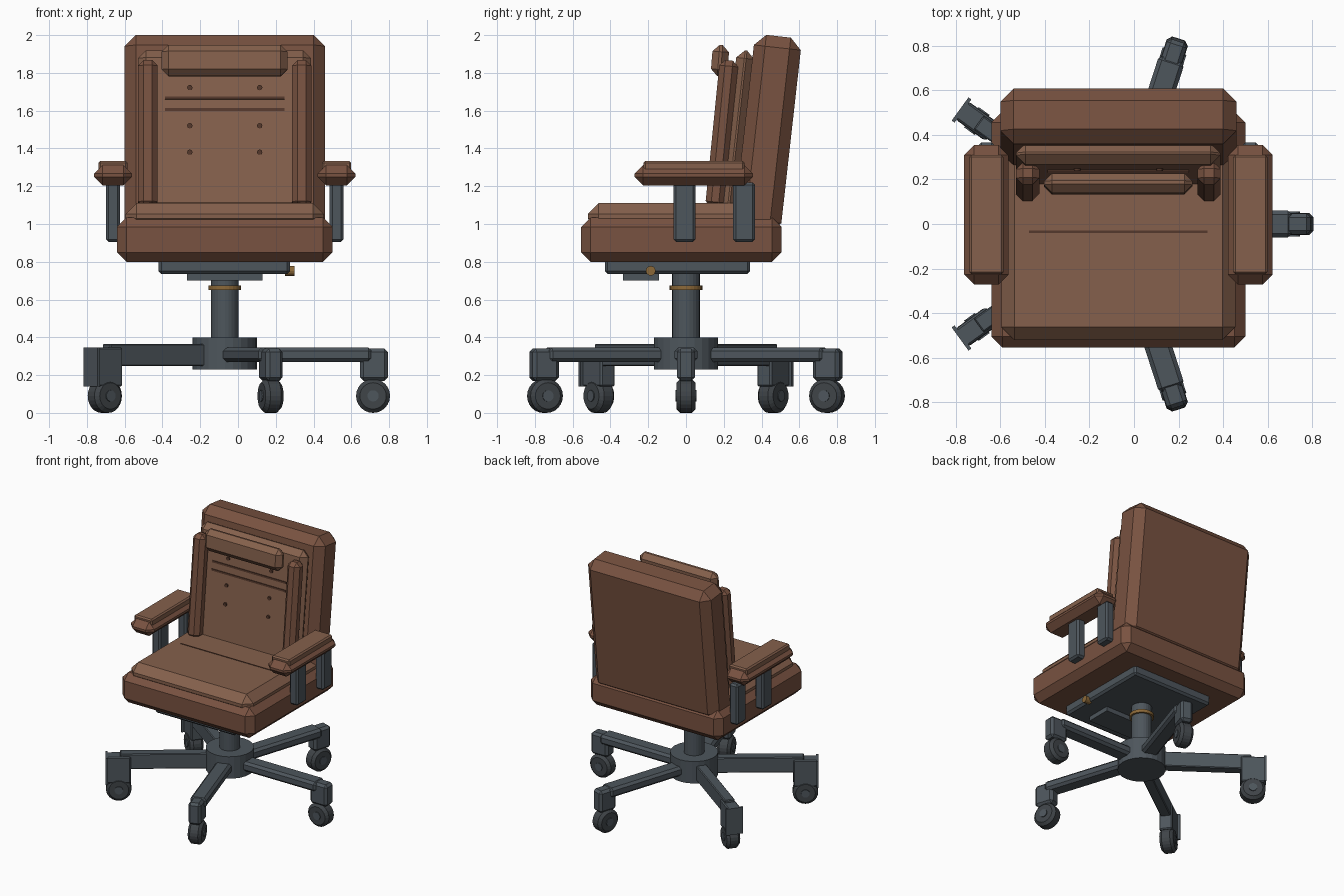
import bpy, bmesh
from math import pi, radians
from mathutils import Matrix, Vector

if "Cube" in bpy.data.objects:
    bpy.data.objects.remove(bpy.data.objects["Cube"])


def material(name, rgb):
    m = bpy.data.materials.new(name)
    m.diffuse_color = (*rgb, 1)
    m.use_nodes = True
    m.node_tree.nodes["Principled BSDF"].inputs["Base Color"].default_value = m.diffuse_color
    return m


LEATHER = material("leather", (0.19, 0.085, 0.052))
CUSHION = material("cushion_leather", (0.235, 0.118, 0.072))
SEAM = material("seam", (0.09, 0.04, 0.025))
METAL = material("dark_metal", (0.075, 0.092, 0.107))
RUBBER = material("rubber", (0.05, 0.058, 0.065))
BRASS = material("brass", (0.26, 0.14, 0.04))


def finish(name, bm, mat, matrix):
    bm.transform(matrix)
    bmesh.ops.recalc_face_normals(bm, faces=bm.faces)
    me = bpy.data.meshes.new(name)
    bm.to_mesh(me)
    bm.free()
    me.materials.append(mat)
    ob = bpy.data.objects.new(name, me)
    bpy.context.collection.objects.link(ob)
    return ob


def chamfer(bm, edges, width):
    if width:
        bmesh.ops.bevel(bm, geom=edges, offset=width, offset_type='OFFSET',
                        segments=1, profile=0.5, affect='EDGES')


def box(name, x, y, z, mat, bevel=0.0, tilt=0.0, frame=Matrix()):
    """Chamfered box from (min, max) ranges, tilted about its own centre."""
    size = [r[1] - r[0] for r in (x, y, z)]
    mid = Vector([(r[0] + r[1]) / 2 for r in (x, y, z)])
    bm = bmesh.new()
    bmesh.ops.create_cube(bm, size=1, matrix=Matrix.Diagonal((*size, 1)))
    chamfer(bm, bm.edges[:], bevel)
    return finish(name, bm, mat, frame @ Matrix.Translation(mid) @ Matrix.Rotation(-tilt, 4, 'X'))


def cylinder(name, centre, radius, depth, mat, axis='Z', bevel=0.0, sides=24, frame=Matrix(), smooth=True):
    bm = bmesh.new()
    bmesh.ops.create_cone(bm, cap_ends=True, segments=sides,
                          radius1=radius, radius2=radius, depth=depth)
    rims = [e for e in bm.edges if abs(e.verts[0].co.z - e.verts[1].co.z) < 1e-5]
    chamfer(bm, rims, bevel)
    turn = {'X': Matrix.Rotation(pi / 2, 4, 'Y'), 'Y': Matrix.Rotation(pi / 2, 4, 'X'), 'Z': Matrix()}[axis]
    return finish(name, bm, mat, frame @ Matrix.Translation(Vector(centre)) @ turn)


CX = -0.07      # centre line of the chair
TILT = 0.112    # lean of the backrest

# Pedestal
cylinder("base_hub", (CX, 0, 0.315), 0.17, 0.17, METAL)
cylinder("gas_column", (CX, 0, 0.56), 0.073, 0.40, METAL)
cylinder("column_ring", (CX, 0, 0.662), 0.087, 0.025, BRASS)

# Five legs with casters; the two rear-left ones have upright beams
for i in range(5):
    f = Matrix.Translation((CX, 0, 0)) @ Matrix.Rotation(radians(72 * i), 4, 'Z')
    if i in (2, 3):
        box(f"leg_{i}", (0.10, 0.775), (-0.0375, 0.0375), (0.247, 0.365), METAL, 0.006, frame=f)
        box(f"caster_fork_{i}", (0.70, 0.875), (-0.047, 0.047), (0.14, 0.345), METAL, 0.008, frame=f)
        box(f"fork_flange_{i}", (0.862, 0.878), (-0.064, 0.064), (0.14, 0.345), METAL, frame=f)
    else:
        box(f"leg_{i}", (0.10, 0.778), (-0.06, 0.06), (0.27, 0.345), METAL, 0.018, frame=f)
        box(f"caster_fork_{i}", (0.717, 0.863), (-0.047, 0.047), (0.17, 0.34), METAL, 0.018, frame=f)
    cylinder(f"caster_wheel_{i}", (0.785, 0, 0.09), 0.09, 0.10, RUBBER, 'Y', 0.02, frame=f)
    cylinder(f"wheel_cap_{i}", (0.785, 0, 0.09), 0.03, 0.112, METAL, 'Y', sides=16, frame=f)

# Under-seat mechanism and lever
box("seat_plate", (-0.42, 0.275), (-0.43, 0.34), (0.735, 0.82), METAL, 0.015)
box("tilt_mechanism", (-0.27, 0.13), (-0.333, -0.143), (0.70, 0.76), METAL)
cylinder("lever", (0.18, -0.187, 0.752), 0.016, 0.20, METAL, 'X', sides=12)
cylinder("lever_tip", (0.275, -0.187, 0.752), 0.026, 0.05, BRASS, 'X', sides=12)

# Seat
box("seat", (-0.64, 0.50), (-0.555, 0.505), (0.80, 1.035), LEATHER, 0.05)
box("seat_cushion", (-0.595, 0.455), (-0.52, 0.40), (0.97, 1.11), CUSHION, 0.058)
box("seat_seam", (-0.47, 0.33), (-0.04, -0.03), (1.10, 1.113), SEAM)

# Backrest with pad, bolsters and headrest
box("backrest", (-0.60, 0.46), (0.307, 0.557), (0.955, 1.997), LEATHER, 0.06, TILT)
box("back_pad", (-0.53, 0.387), (0.220, 0.316), (1.02, 1.922), CUSHION, 0.043, TILT)
for side, s in (("left", -1), ("right", 1)):
    x = CX + s * 0.407
    box(f"back_bolster_{side}", (x - 0.052, x + 0.052), (0.14, 0.24), (1.085, 1.868), LEATHER, 0.03, 0.1)
box("headrest", (-0.404, 0.262), (0.136, 0.224), (1.782, 1.948), CUSHION, 0.036, 0.08)


def pad_front(z):
    return 0.2205 + (z - 1.471) * TILT


for k, z in enumerate((1.605, 1.667)):
    y = pad_front(z)
    box(f"back_seam_{k}", (-0.387, 0.247), (y - 0.007, y + 0.01), (z - 0.007, z + 0.007), SEAM, 0, TILT)
for k, z in enumerate((1.38, 1.52, 1.722)):
    for side, x in (("left", -0.255), ("right", 0.115)):
        cylinder(f"button_{side}_{k}", (x, pad_front(z), z), 0.014, 0.02, SEAM, 'Y', sides=12)

# Armrests
for side, s in (("left", -1), ("right", 1)):
    x = CX + s * 0.592
    box(f"armrest_{side}", (x - 0.1, x + 0.1), (-0.272, 0.355), (1.205, 1.312), LEATHER, 0.045)
    box(f"armrest_pad_{side}", (x - 0.077, x + 0.077), (-0.225, 0.31), (1.27, 1.334), CUSHION, 0.01)
    for where, y in (("front", -0.008), ("rear", 0.308)):
        box(f"arm_post_{side}_{where}", (x - 0.037, x + 0.037), (y - 0.058, y + 0.058),
            (0.905, 1.22), METAL, 0.014)
